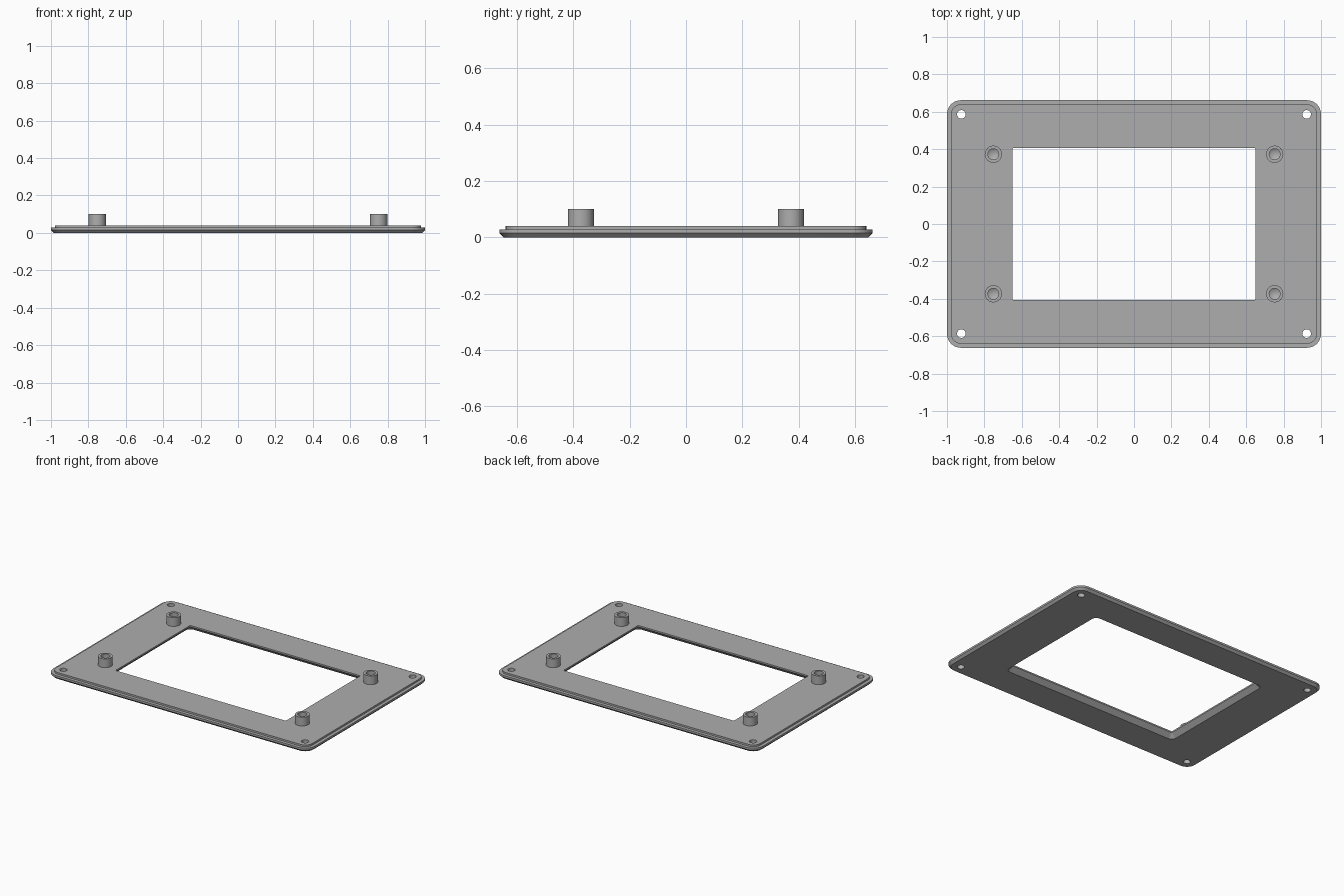
import bpy, bmesh, math
from mathutils import Matrix

default = bpy.data.objects.get("Cube")
if default:
    bpy.data.objects.remove(default, do_unlink=True)

grey = bpy.data.materials.new("light grey")
grey.use_nodes = True
colour = (0.42, 0.42, 0.42, 1)
grey.diffuse_color = colour
grey.node_tree.nodes["Principled BSDF"].inputs["Base Color"].default_value = colour


def make_object(name, bm):
    bmesh.ops.recalc_face_normals(bm, faces=bm.faces)
    mesh = bpy.data.meshes.new(name)
    bm.to_mesh(mesh)
    bm.free()
    mesh.materials.append(grey)
    obj = bpy.data.objects.new(name, mesh)
    bpy.context.collection.objects.link(obj)
    return obj


def smooth(obj):
    bpy.ops.object.select_all(action='DESELECT')
    obj.select_set(True)
    bpy.context.view_layer.objects.active = obj
    bpy.ops.object.shade_smooth_by_angle(angle=math.radians(30))


def rounded_loop(bm, hx, hy, r, z, steps=8):
    """Ring of vertices around a rounded rectangle."""
    ring = []
    for corner, (sx, sy) in enumerate([(1, 1), (-1, 1), (-1, -1), (1, -1)]):
        for i in range(steps + 1):
            a = (corner + i / steps) * math.pi / 2
            ring.append(bm.verts.new((sx * (hx - r) + r * math.cos(a),
                                      sy * (hy - r) + r * math.sin(a), z)))
    return ring


def bridge(bm, ring_a, ring_b):
    n = len(ring_a)
    for i in range(n):
        j = (i + 1) % n
        bm.faces.new((ring_a[i], ring_a[j], ring_b[j], ring_b[i]))


# Frame plate: chamfered below, stepped rim above, opening flared underneath
bm = bmesh.new()
W, D = 1.0, 0.662
OX, OY = 0.65, 0.407
section = [
    (W - 0.015, D - 0.015, 0.06, 0),
    (W, D, 0.075, 0.015),
    (W, D, 0.075, 0.028),
    (W - 0.022, D - 0.022, 0.053, 0.028),
    (W - 0.022, D - 0.022, 0.053, 0.04),
    (OX, OY, 0.008, 0.04),
    (OX, OY, 0.008, 0.03),
    (OX + 0.03, OY + 0.03, 0.035, 0),
]
rings = [rounded_loop(bm, *s) for s in section]
for k, ring in enumerate(rings):
    bridge(bm, ring, rings[(k + 1) % len(rings)])
plate = make_object("frame_plate", bm)

# Corner screw holes
bm = bmesh.new()
for sx in (-1, 1):
    for sy in (-1, 1):
        bmesh.ops.create_cone(bm, cap_ends=True, segments=32, radius1=0.023,
                              radius2=0.023, depth=0.2,
                              matrix=Matrix.Translation((sx * 0.923, sy * 0.586, 0.02)))
cutter = make_object("screw_hole_cutter", bm)
cutter.hide_render = True
cut = plate.modifiers.new("screw_holes", 'BOOLEAN')
cut.operation = 'DIFFERENCE'
cut.solver = 'EXACT'
cut.object = cutter
bpy.context.view_layer.objects.active = plate
bpy.ops.object.modifier_apply(modifier=cut.name)
bpy.data.objects.remove(cutter, do_unlink=True)
smooth(plate)


# Mounting bosses with blind, cone-bottomed bores
def boss(name, x, y):
    bm = bmesh.new()
    profile = [(0.046, 0.035), (0.046, 0.1), (0.029, 0.1), (0.029, 0.06), (0, 0.043)]
    verts = [bm.verts.new((r, 0, z)) for r, z in profile]
    edges = [bm.edges.new(pair) for pair in zip(verts, verts[1:])]
    bmesh.ops.spin(bm, geom=verts + edges, cent=(0, 0, 0), axis=(0, 0, 1),
                   angle=math.tau, steps=32)
    bmesh.ops.remove_doubles(bm, verts=bm.verts, dist=0.0001)
    bm.faces.new([v for v in sorted(bm.verts, key=lambda v: math.atan2(v.co.y, v.co.x))
                  if v.co.z < 0.036])
    obj = make_object(name, bm)
    obj.location = (x, y, 0)
    smooth(obj)


for side, sx in (("left", 1), ("right", -1)):
    for end, sy in (("front", -1), ("back", 1)):
        boss(f"{end}_{side}_boss", sx * 0.752, sy * 0.373)
